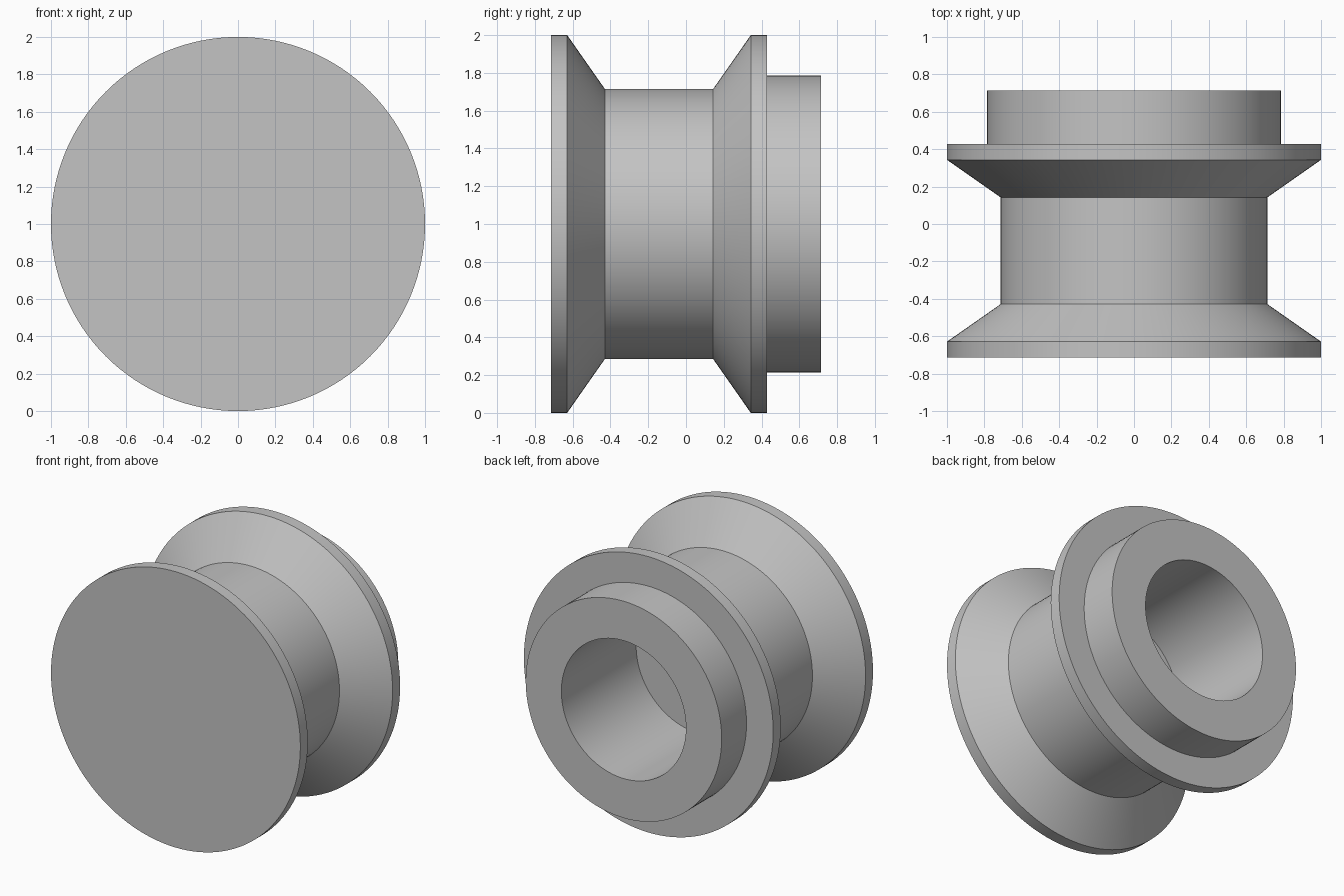
import bpy, bmesh, math
from mathutils import Vector

cube = bpy.data.objects.get("Cube")
if cube:
    bpy.data.objects.remove(cube)

# Single plain grey material
grey = bpy.data.materials.new("plain_grey")
grey.use_nodes = True
colour = (0.55, 0.55, 0.55, 1)
grey.diffuse_color = colour
grey.node_tree.nodes["Principled BSDF"].inputs["Base Color"].default_value = colour

# Half section as (radius, y): closed front, flanges, waist, hub, blind bore
profile = [
    (0, -0.714), (1, -0.714), (1, -0.629),    # front flange
    (0.714, -0.429), (0.714, 0.143),          # waist
    (1, 0.343), (1, 0.429),                   # rear flange
    (0.786, 0.429), (0.786, 0.714),           # hub
    (0.5, 0.714), (0.5, -0.143), (0, -0.143)  # bore
]


def lathe(name, points, steps):
    """Revolve a half section about the y axis at z = 1."""
    bm = bmesh.new()
    verts = [bm.verts.new((r, y, 1)) for r, y in points]
    edges = [bm.edges.new(pair) for pair in zip(verts, verts[1:])]
    bmesh.ops.spin(bm, geom=verts + edges, cent=Vector((0, 0, 1)),
                   axis=Vector((0, 1, 0)), angle=math.tau, steps=steps)
    bmesh.ops.remove_doubles(bm, verts=bm.verts, dist=0.0005)
    bmesh.ops.recalc_face_normals(bm, faces=bm.faces)
    mesh = bpy.data.meshes.new(name)
    bm.to_mesh(mesh)
    bm.free()
    obj = bpy.data.objects.new(name, mesh)
    bpy.context.collection.objects.link(obj)
    return obj


spool = lathe("flanged_spool", profile, 128)
spool.data.materials.append(grey)
bpy.ops.object.select_all(action='DESELECT')
spool.select_set(True)
bpy.context.view_layer.objects.active = spool
bpy.ops.object.shade_smooth_by_angle(angle=math.radians(25))
